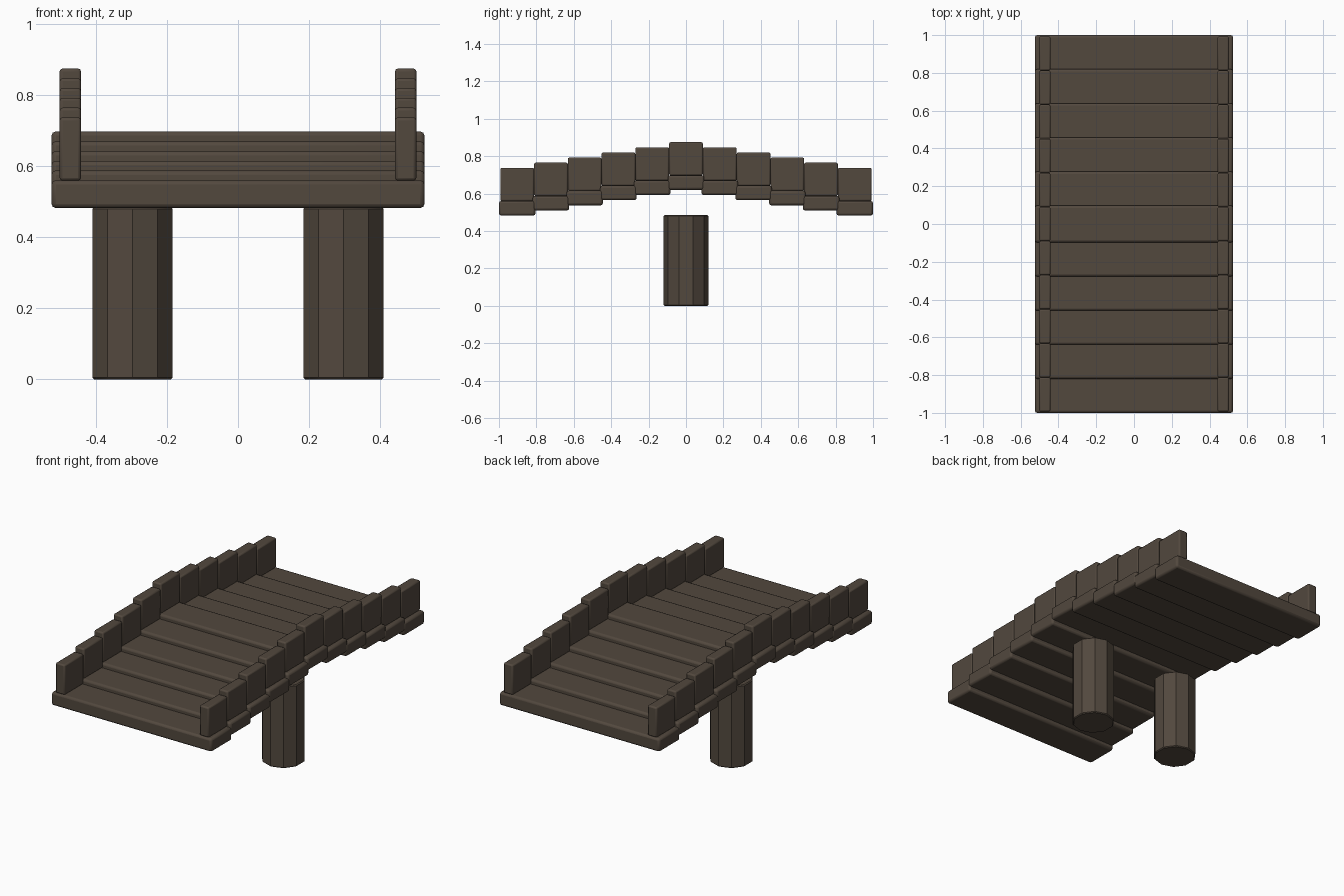
import bpy

if "Cube" in bpy.data.objects:
    bpy.data.objects.remove(bpy.data.objects["Cube"])

wood = bpy.data.materials.new("dark_wood")
wood.diffuse_color = (0.085, 0.065, 0.048, 1)
wood.use_nodes = True
wood.node_tree.nodes["Principled BSDF"].inputs["Base Color"].default_value = wood.diffuse_color


def finish(ob, name, bevel, segments):
    ob.name = name
    ob.data.materials.append(wood)
    mod = ob.modifiers.new("rounded_edges", 'BEVEL')
    mod.width = bevel
    mod.segments = segments
    mod.limit_method = 'ANGLE'
    mod.angle_limit = 0.8
    bpy.ops.object.shade_smooth_by_angle()


def box(name, center, size, bevel):
    bpy.ops.mesh.primitive_cube_add(size=1, location=center)
    ob = bpy.context.object
    ob.scale = size
    bpy.ops.object.transform_apply(location=False, rotation=False, scale=True)
    finish(ob, name, bevel, 2)


PITCH, RISE = 0.1805, 0.0275
for i in range(-5, 6):
    y = i * PITCH
    top = 0.698 - abs(i) * RISE
    # deck plank, overlapping its neighbours slightly
    box(f"deck_plank_{i + 6}", (0, y, top - 0.039), (1.05, 0.195, 0.078), 0.012)
    # side rail boards standing on the plank
    for side, label in ((-1, "left"), (1, "right")):
        box(f"{label}_rail_board_{i + 6}", (side * 0.472, y, top + 0.088),
            (0.06, 0.18, 0.178), 0.008)

# ten-sided support posts
for side, label in ((-1, "left"), (1, "right")):
    bpy.ops.mesh.primitive_cylinder_add(vertices=10, radius=0.119, depth=0.485,
                                        location=(side * 0.297, 0, 0.2425))
    finish(bpy.context.object, f"{label}_support_post", 0.005, 1)
